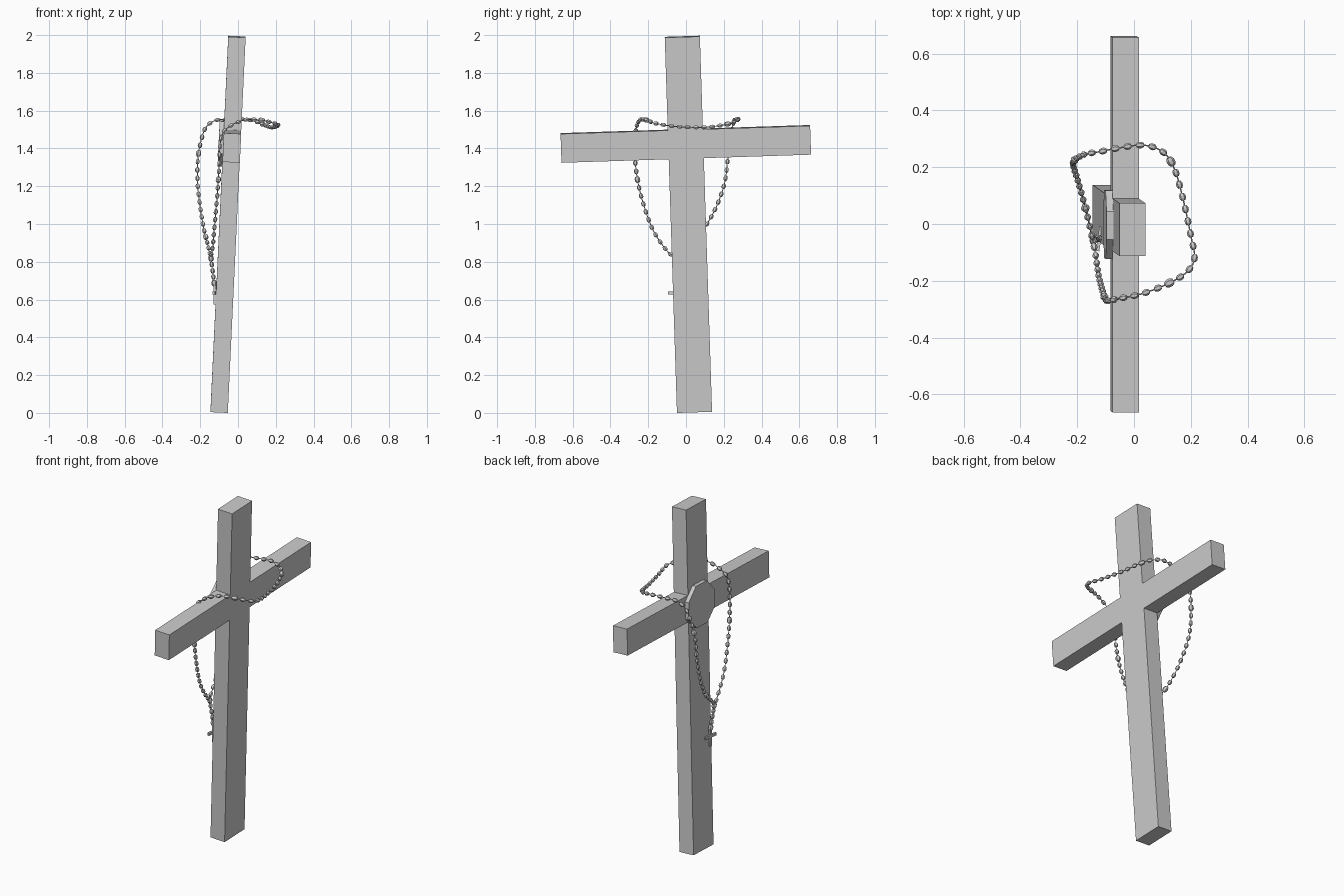
import bpy, bmesh, math
from mathutils import Vector, Matrix

if "Cube" in bpy.data.objects:
    bpy.data.objects.remove(bpy.data.objects["Cube"])

# Leaning frame shared by the big cross and its plaque
U = Vector((0.095, -0.065, 2)).normalized()
V = Vector((0, 2, 0.065)).normalized()
N = V.cross(U)
FRAME = Matrix.Translation((-0.1, 0.045, 0.005)) @ Matrix((N, V, U)).transposed().to_4x4()


def finish(name, bm, matrix=None):
    if matrix:
        bm.transform(matrix)
    bmesh.ops.recalc_face_normals(bm, faces=bm.faces)
    mesh = bpy.data.meshes.new(name)
    bm.to_mesh(mesh)
    bm.free()
    obj = bpy.data.objects.new(name, mesh)
    bpy.context.collection.objects.link(obj)
    return obj


def prism(name, profile, x0, x1, matrix):
    """Extrude a (y, z) outline from x0 to x1."""
    bm = bmesh.new()
    face = bm.faces.new([bm.verts.new((x0, y, z)) for y, z in profile])
    ext = bmesh.ops.extrude_face_region(bm, geom=[face])
    verts = [g for g in ext["geom"] if isinstance(g, bmesh.types.BMVert)]
    bmesh.ops.translate(bm, verts=verts, vec=(x1 - x0, 0, 0))
    return finish(name, bm, matrix)


def cross_profile(half_w, half_arm, z_low, z_high, top):
    right = [(half_w, 0), (half_w, z_low), (half_arm, z_low),
             (half_arm, z_high), (half_w, z_high), (half_w, top)]
    return right + [(-y, z) for y, z in reversed(right)]


def smooth_path(pts, closed, n=12):
    """Catmull-Rom samples through the points."""
    pts = [Vector(p) for p in pts]
    if closed:
        pts = [pts[-1]] + pts + pts[:2]
    else:
        pts = [2 * pts[0] - pts[1]] + pts + [2 * pts[-1] - pts[-2]]
    out = []
    for a, b, c, d in zip(pts, pts[1:], pts[2:], pts[3:]):
        for i in range(n):
            t = i / n
            out.append(0.5 * (2 * b + (c - a) * t + (2 * a - 5 * b + 4 * c - d) * t * t
                              + (3 * b - a - 3 * c + d) * t ** 3))
    out.append(pts[-2])
    return out


def spaced(path, count):
    """Evenly spaced (position, direction) pairs along the path."""
    lengths = [(b - a).length for a, b in zip(path, path[1:])]
    step = sum(lengths) / count
    res, walked, target = [], 0, step / 2
    for a, b, l in zip(path, path[1:], lengths):
        while target <= walked + l and len(res) < count:
            res.append((a.lerp(b, (target - walked) / l), b - a))
            target += step
        walked += l
    return res


def beads(name, places, big):
    bm = bmesh.new()
    for i, (pos, direction) in enumerate(places):
        s = 1.25 if big(i) else 1.0
        m = Matrix.Translation(pos) @ direction.to_track_quat('Z', 'Y').to_matrix().to_4x4()
        # faceted barrel: two hexagonal frustums
        rings = []
        for z, r in ((-0.013, 0.007), (-0.005, 0.0115), (0.005, 0.0115), (0.013, 0.007)):
            rings.append([bm.verts.new(m @ Vector((s * r * math.cos(k * math.pi / 3),
                                                   s * r * math.sin(k * math.pi / 3), s * z)))
                          for k in range(6)])
        for lo, hi in zip(rings, rings[1:]):
            for k in range(6):
                bm.faces.new((lo[k], lo[(k + 1) % 6], hi[(k + 1) % 6], hi[k]))
        bm.faces.new(rings[0][::-1])
        bm.faces.new(rings[-1])
    finish(name, bm)


def cord(name, path, closed):
    curve = bpy.data.curves.new(name, 'CURVE')
    curve.dimensions = '3D'
    curve.bevel_depth = 0.0025
    curve.bevel_resolution = 0
    sp = curve.splines.new('POLY')
    pts = path[:-1] if closed else path
    sp.points.add(len(pts) - 1)
    for p, v in zip(sp.points, pts):
        p.co = (*v, 1)
    sp.use_cyclic_u = closed
    bpy.context.collection.objects.link(bpy.data.objects.new(name, curve))


# Large leaning cross
prism("large_cross", cross_profile(0.093, 0.661, 1.345, 1.498, 1.99), -0.046, 0.046, FRAME)

# Octagonal plaque behind the crossing
octagon = [(0.13 * math.cos(math.pi / 8 + k * math.pi / 4),
            1.42 + 0.13 * math.sin(math.pi / 8 + k * math.pi / 4)) for k in range(8)]
prism("back_plaque", octagon, -0.07, -0.04, FRAME)

# Draped string of beads
loop = smooth_path([
    (-0.145, -0.06, 0.835), (-0.135, -0.11, 0.87), (-0.125, -0.18, 0.98), (-0.11, -0.238, 1.15),
    (-0.10, -0.266, 1.3), (-0.092, -0.27, 1.44), (-0.06, -0.264, 1.505), (0.03, -0.245, 1.55),
    (0.12, -0.21, 1.55), (0.185, -0.17, 1.535), (0.213, -0.12, 1.525), (0.2, -0.04, 1.515),
    (0.17, 0.1, 1.512), (0.14, 0.2, 1.525), (0.1, 0.255, 1.54), (0.03, 0.278, 1.555),
    (-0.07, 0.265, 1.553), (-0.12, 0.255, 1.548), (-0.168, 0.247, 1.515), (-0.193, 0.237, 1.45),
    (-0.212, 0.222, 1.35), (-0.214, 0.205, 1.22), (-0.2, 0.16, 1.09), (-0.18, 0.09, 0.97),
    (-0.16, 0.01, 0.89)], True)
cord("loop_cord", loop, True)
beads("loop_beads", spaced(loop, 58), lambda i: i % 11 == 10)

# Hanging strand with small cross
tail = smooth_path([(-0.145, -0.06, 0.835), (-0.134, -0.055, 0.75), (-0.124, -0.05, 0.67)], False)
cord("tail_cord", tail, False)
beads("tail_beads", spaced(tail, 5), lambda i: i in (0, 4))
small = Matrix.Translation((-0.122, -0.052, 0.575)) @ Matrix.Rotation(math.radians(-8), 4, 'Z')
prism("small_cross", cross_profile(0.008, 0.044, 0.052, 0.068, 0.1), -0.006, 0.006, small)
